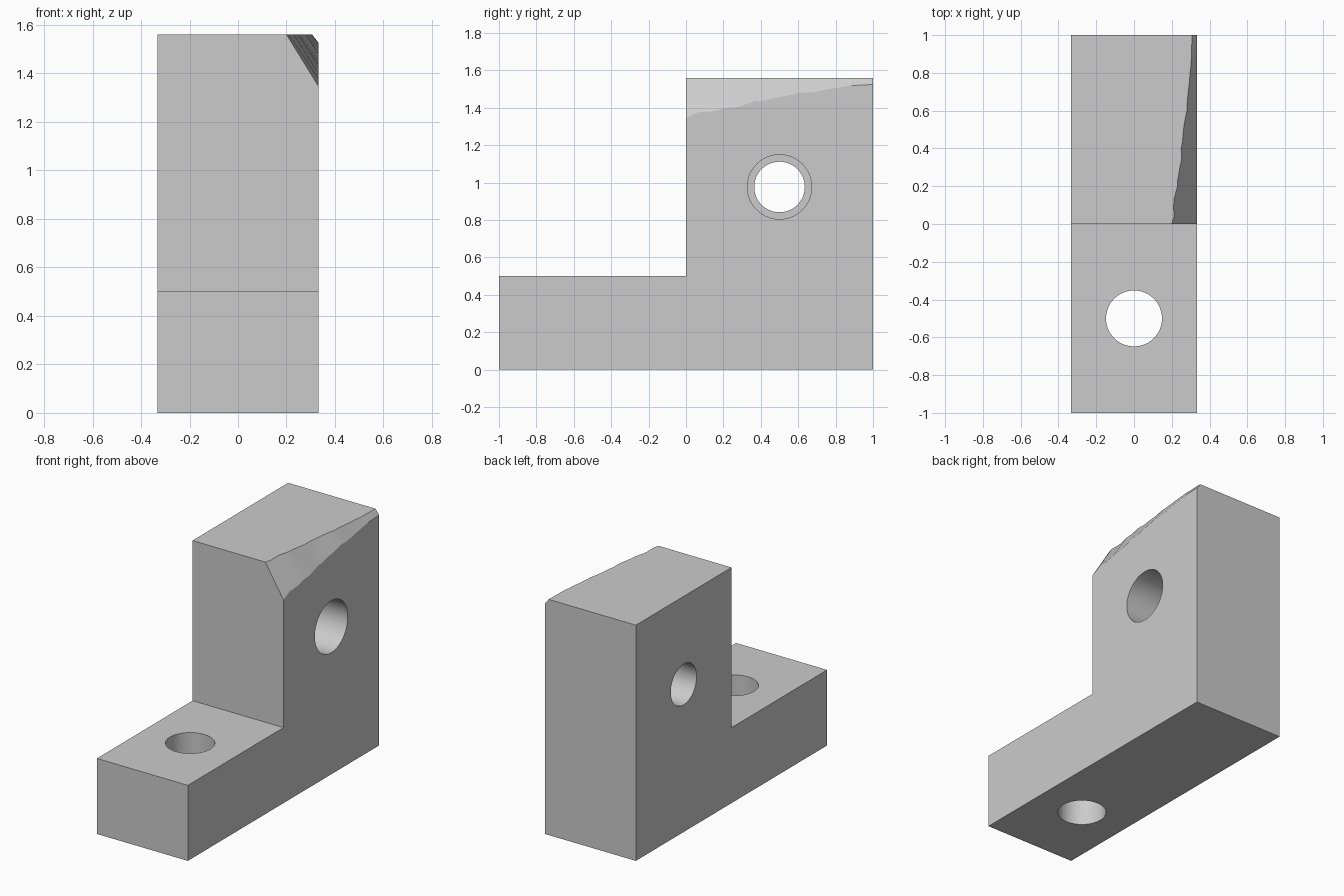
import bpy
import bmesh
import math

cube = bpy.data.objects.get("Cube")
if cube:
    bpy.data.objects.remove(cube, do_unlink=True)

HALF_W = 0.333
TOP = 1.56

gray = bpy.data.materials.new("light gray")
gray.use_nodes = True
color = (0.6, 0.6, 0.6, 1)
gray.diffuse_color = color
gray.node_tree.nodes["Principled BSDF"].inputs["Base Color"].default_value = color


def loft(name, rings):
    """Skin a closed solid through matching rings of points."""
    bm = bmesh.new()
    loops = [[bm.verts.new(p) for p in ring] for ring in rings]
    n = len(loops[0])
    for a, b in zip(loops, loops[1:]):
        for i in range(n):
            j = (i + 1) % n
            bm.faces.new((a[i], a[j], b[j], b[i]))
    bm.faces.new(loops[0])
    bm.faces.new(loops[-1])
    bmesh.ops.recalc_face_normals(bm, faces=bm.faces)
    mesh = bpy.data.meshes.new(name)
    bm.to_mesh(mesh)
    bm.free()
    mesh.materials.append(gray)
    obj = bpy.data.objects.new(name, mesh)
    bpy.context.collection.objects.link(obj)
    return obj


def drill(name, radius, depth, location, rotation=(0, 0, 0)):
    bpy.ops.mesh.primitive_cylinder_add(vertices=96, radius=radius, depth=depth,
                                        location=location, rotation=rotation)
    obj = bpy.context.object
    obj.name = name
    obj.data.materials.append(gray)
    return obj


# L-shaped bracket body
profile = [(-1, 0), (1, 0), (1, TOP), (0, TOP), (0, 0.5), (-1, 0.5)]
body = loft("bracket_body", [[(x, y, z) for y, z in profile]
                             for x in (-HALF_W, HALF_W)])

# Uneven tapering chamfer: y, top edge x, side edge z
sections = [(-0.05, 0.2, 1.345), (0, 0.2, 1.345), (0.1, 0.21, 1.377),
            (0.2, 0.23, 1.398), (0.3, 0.243, 1.412), (0.4, 0.25, 1.435),
            (0.5, 0.262, 1.457), (0.6, 0.28, 1.48), (0.7, 0.287, 1.487),
            (0.8, 0.297, 1.505), (0.9, 0.304, 1.52), (1.05, 0.306, 1.525)]
rings = []
for y, x, z in sections:
    dx, dz = HALF_W - x, TOP - z
    rings.append([(x - dx, y, TOP + dz), (HALF_W + dx, y, z - dz),
                  (HALF_W + 0.5, y, TOP + 0.5)])

# Holes: one vertical, one stepped crosswise bore
side = (0, math.pi / 2, 0)
cutters = [
    loft("chamfer_cutter", rings),
    drill("base_hole_cutter", 0.148, 1.4, (0, -0.5, 0.3)),
    drill("cross_hole_cutter", 0.135, 1.4, (0, 0.5, 0.977), side),
    drill("counterbore_cutter", 0.172, 1.0, (0.5, 0.5, 0.977), side),
]
for cutter in cutters:
    cutter.hide_render = True
    mod = body.modifiers.new(cutter.name, "BOOLEAN")
    mod.operation = "DIFFERENCE"
    mod.solver = "EXACT"
    mod.object = cutter

# Bake the cuts and drop the cutters
bpy.context.view_layer.update()
graph = bpy.context.evaluated_depsgraph_get()
cut_mesh = bpy.data.meshes.new_from_object(body.evaluated_get(graph))
body.modifiers.clear()
body.data = cut_mesh
for cutter in cutters:
    bpy.data.objects.remove(cutter, do_unlink=True)

bpy.ops.object.select_all(action="DESELECT")
body.select_set(True)
bpy.context.view_layer.objects.active = body
bpy.ops.object.shade_smooth_by_angle(angle=math.radians(25))
